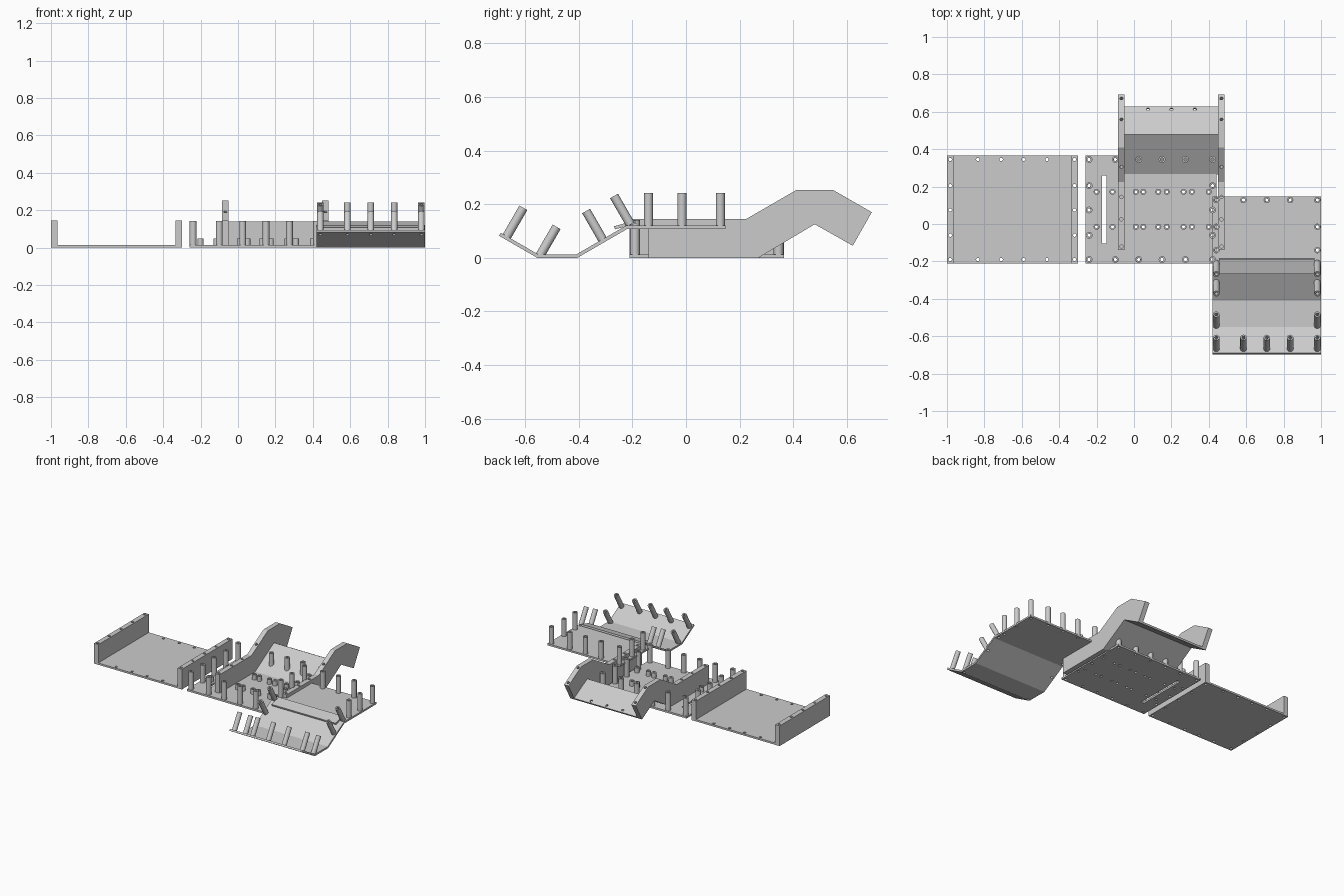
import bpy, bmesh, math
from mathutils import Vector

if "Cube" in bpy.data.objects:
    bpy.data.objects.remove(bpy.data.objects["Cube"])

GREY = bpy.data.materials.new("light_grey")
GREY.diffuse_color = (0.6, 0.6, 0.6, 1)
GREY.use_nodes = True
GREY.node_tree.nodes["Principled BSDF"].inputs["Base Color"].default_value = GREY.diffuse_color
T = 0.013            # sheet thickness
R, HOLE = 0.018, 0.009
UP = Vector((0, 0, 1))
FWD = Vector((0, 0.5, 0.866))    # normal of a slope falling to the back
BACK = Vector((0, -0.5, 0.866))  # normal of a slope falling to the front


def finish(name, bm, smooth=False):
    bmesh.ops.recalc_face_normals(bm, faces=bm.faces[:])
    me = bpy.data.meshes.new(name)
    bm.to_mesh(me)
    bm.free()
    ob = bpy.data.objects.new(name, me)
    bpy.context.collection.objects.link(ob)
    me.materials.append(GREY)
    if smooth:
        bpy.ops.object.select_all(action='DESELECT')
        ob.select_set(True)
        bpy.context.view_layer.objects.active = ob
        bpy.ops.object.shade_smooth_by_angle(angle=math.radians(35))
    return ob


def prism(bm, profile, axis, a, b):
    """Extrude a closed profile (y,z along x, or x,z along y) from a to b."""
    put = (lambda p, d: (d, p[0], p[1])) if axis == 'X' else (lambda p, d: (p[0], d, p[1]))
    va = [bm.verts.new(put(p, a)) for p in profile]
    vb = [bm.verts.new(put(p, b)) for p in profile]
    bm.faces.new(va)
    bm.faces.new(vb[::-1])
    n = len(va)
    for i in range(n):
        bm.faces.new((va[i], va[(i + 1) % n], vb[(i + 1) % n], vb[i]))


def extrude(name, profile, axis, a, b):
    bm = bmesh.new()
    prism(bm, profile, axis, a, b)
    return finish(name, bm)


def rect(a, b, c, d):
    return [(a, c), (b, c), (b, d), (a, d)]


def sheet(path, t=T):
    """Thicken an open path to its left with mitred bends."""
    p = [Vector(q) for q in path]
    top = []
    for i, q in enumerate(p):
        d = [(p[j + 1] - p[j]).normalized() for j in (i - 1, i) if 0 <= j < len(p) - 1]
        n = [Vector((-e.y, e.x)) for e in d]
        m = sum(n, Vector((0, 0))).normalized()
        top.append(q + m * (t / m.dot(n[0])))
    return [tuple(q) for q in p + top[::-1]]


def tubes(name, items, r=R, inner=HOLE, seg=16):
    """Hollow posts (inner > 0) or solid pins from (base, axis, length)."""
    bm = bmesh.new()
    for base, axis, length in items:
        rot = UP.rotation_difference(axis)
        def ring(rad, h):
            return [bm.verts.new(Vector(base) + rot @ Vector(
                (rad * math.cos(k * math.tau / seg), rad * math.sin(k * math.tau / seg), h)))
                for k in range(seg)]
        o0, o1 = ring(r, 0), ring(r, length)
        pairs = [(o0, o1)]
        if inner:
            i0, i1 = ring(inner, 0), ring(inner, length)
            pairs += [(o1, i1), (i1, i0), (i0, o0)]
        else:
            bm.faces.new(o0[::-1])
            bm.faces.new(o1)
        for a, b in pairs:
            for k in range(seg):
                j = (k + 1) % seg
                bm.faces.new((a[k], a[j], b[j], b[k]))
    return finish(name, bm, True)


def cut(ob, cutter):
    cutter.hide_render = True
    mod = ob.modifiers.new("holes", 'BOOLEAN')
    mod.operation, mod.solver, mod.object = 'DIFFERENCE', 'EXACT', cutter
    bpy.context.view_layer.objects.active = ob
    bpy.ops.object.modifier_apply(modifier=mod.name)
    bpy.data.objects.remove(cutter)


def drill(ob, items, depth, r=HOLE):
    """Drill holes starting a little outside each (point, axis)."""
    cut(ob, tubes("drill", [(Vector(p) - a * depth, a, depth + 0.03) for p, a in items], r, 0, 12))


ROWS = (0.345, 0.205, 0.075, -0.06, -0.19)   # hole spacing along the side edges

# Left tray: floor with two side walls
tray = extrude("tray", [(-1, 0), (-0.3, 0), (-0.3, 0.145), (-0.335, 0.145), (-0.335, T),
                        (-0.965, T), (-0.965, 0.145), (-1, 0.145)], 'Y', -0.21, 0.365)
drill(tray, [((x, y, 0.145), UP) for x in (-0.9825, -0.3175) for y in ROWS], 0.2)
drill(tray, [((x, y, T), UP) for x in (-0.835, -0.71, -0.59, -0.465) for y in (-0.19, 0.345)], 0.05)

# Base plate with a slot
base = extrude("base_plate", rect(-0.26, 0.44, 0, T), 'Y', -0.21, 0.365)
cut(base, extrude("slot_cutter", rect(-0.17, -0.147, -0.05, 0.05), 'Y', -0.105, 0.26))

# Tall posts around the base plate edge
edge = [(x, y) for x in (-0.24, 0.42) for y in ROWS]
edge += [(x, y) for x in (-0.1, 0.025, 0.15, 0.275) for y in (-0.19, 0.345)]
tubes("base_post", [((x, y, T), UP, 0.128) for x, y in edge])

# Short standoffs in two rows
short = [(x, y) for x in (-0.2, -0.115, -0.07, 0.01, 0.05, 0.13, 0.175, 0.265, 0.31, 0.4)
         for y in (-0.015, 0.172)]
tubes("standoff", [((x, y, T), UP, 0.035) for x, y in short], 0.016, 0.008)
drill(base, [((x, y, T), UP) for x, y in edge + short], 0.05, 0.0085)

# Bent side brackets
side = [(-0.14, 0), (0.27, 0), (0.48, 0.125), (0.622, 0.045), (0.693, 0.17),
        (0.55, 0.252), (0.41, 0.252), (0.225, 0.145), (-0.14, 0.145)]
for x in (-0.0675, 0.4675):
    br = extrude("side_bracket", side, 'X', x - 0.0175, x + 0.0175)
    drill(br, [((x, 0.672, 0.182), FWD), ((x, 0.56, 0.247), FWD),
               ((x, 0.305, 0.191), BACK)], 0.1)
    drill(br, [((x, y, 0.145), UP) for y in (0.145, 0.025, -0.12)], 0.11)

# Folded back panel between the brackets
panel = extrude("back_panel", sheet([(0.27, 0), (0.48, 0.125), (0.622, 0.045)]), 'X', -0.05, 0.45)
drill(panel, [((x, 0.613, 0.064), FWD) for x in (0.075, 0.2, 0.325)], 0.05)

# Raised deck with a folded chute in front
chute = extrude("deck_and_chute", sheet([(-0.697, 0.082), (-0.555, 0), (-0.405, 0),
                (-0.22, 0.107), (0.147, 0.107)]), 'X', 0.42, 1.0)
extrude("deck_lip", sheet([(-0.265, 0.106), (-0.185, 0.128)], 0.012), 'X', 0.455, 0.965)

# Posts on the deck and chute
XS = (0.44, 0.585, 0.71, 0.835, 0.98)
posts = [((x, 0.128, 0.119), UP, 0.123) for x in XS]
for x in (0.44, 0.98):
    posts += [((x, -0.015, 0.119), UP, 0.123), ((x, -0.14, 0.119), UP, 0.123),
              ((x, -0.207, 0.124), BACK, 0.123), ((x, -0.311, 0.068), BACK, 0.123),
              ((x, -0.544, 0.009), FWD, 0.123)]
posts += [((x, -0.668, 0.080), FWD, 0.123) for x in XS]
tubes("deck_post", posts, 0.017)
drill(chute, [(b, a) for b, a, _ in posts], 0.03, 0.0085)
